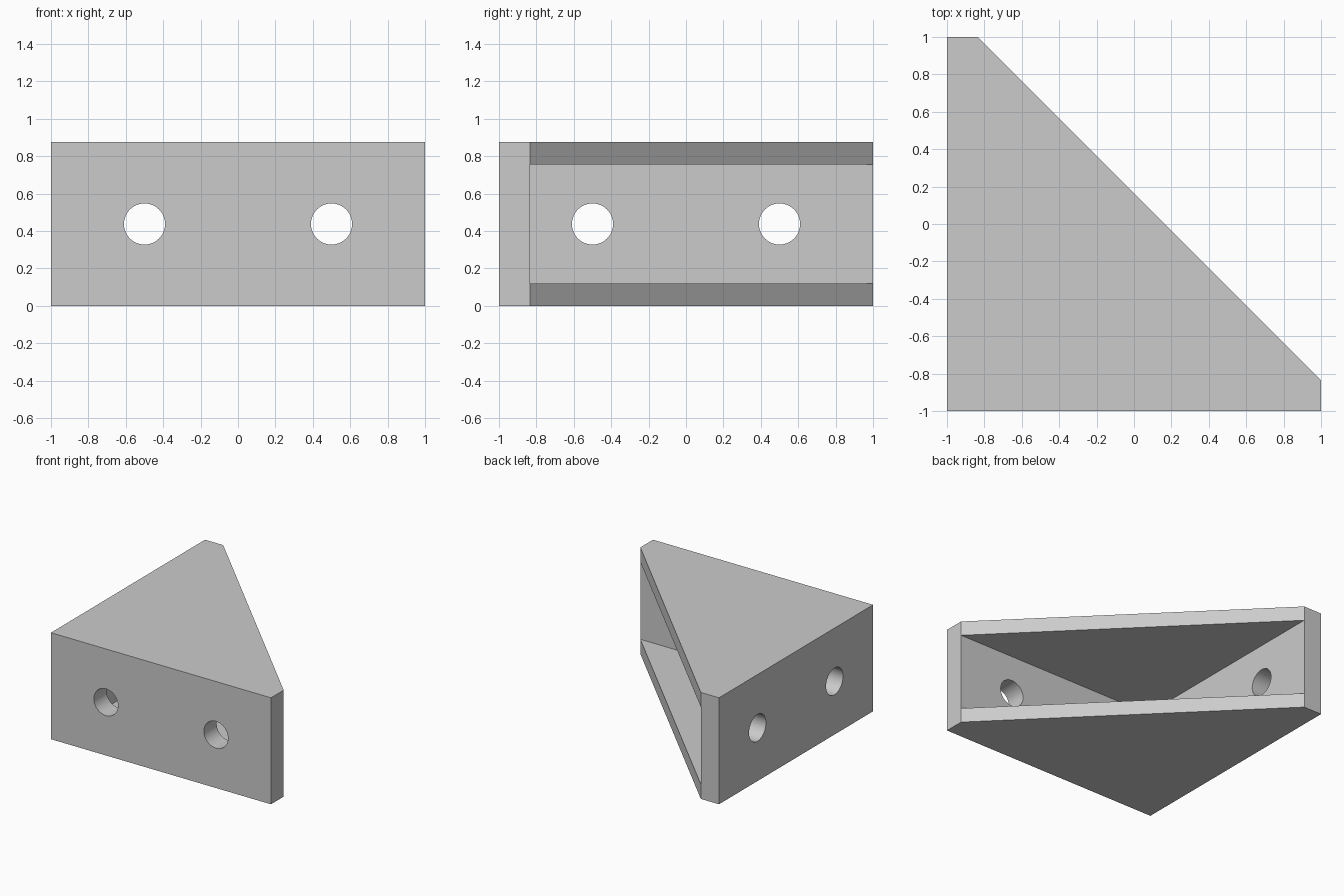
import bpy, bmesh, math

default = bpy.data.objects.get("Cube")
if default:
    bpy.data.objects.remove(default, do_unlink=True)

HEIGHT, WALL, PLATE = 0.875, 0.165, 0.12
INNER = WALL - 1

grey = bpy.data.materials.new("light grey")
grey.use_nodes = True
grey.diffuse_color = (0.6, 0.6, 0.6, 1)
grey.node_tree.nodes["Principled BSDF"].inputs["Base Color"].default_value = (0.6, 0.6, 0.6, 1)


def prism(name, outline, z0, z1):
    """Extrude an outline in plan upwards from z0 to z1."""
    bm = bmesh.new()
    face = bm.faces.new([bm.verts.new((x, y, z0)) for x, y in outline])
    top = bmesh.ops.extrude_face_region(bm, geom=[face])["geom"]
    bmesh.ops.translate(bm, vec=(0, 0, z1 - z0),
                        verts=[v for v in top if isinstance(v, bmesh.types.BMVert)])
    bmesh.ops.recalc_face_normals(bm, faces=bm.faces)
    mesh = bpy.data.meshes.new(name)
    bm.to_mesh(mesh)
    bm.free()
    obj = bpy.data.objects.new(name, mesh)
    bpy.context.collection.objects.link(obj)
    mesh.materials.append(grey)
    return obj


# Corner block with blunt ends on both walls
bracket = prism("corner_bracket",
                [(-1, -1), (1, -1), (1, INNER), (INNER, 1), (-1, 1)], 0, HEIGHT)

# Cavity between the two plates, open along the slanted side
cutters = [prism("cavity_cutter", [(INNER, INNER), (1.2, INNER), (INNER, 1.2)],
                 PLATE, HEIGHT - PLATE)]

# Two screw holes through each wall
for side in (-0.5, 0.5):
    for loc, rot in (((side, -0.92, HEIGHT / 2), (math.pi / 2, 0, 0)),
                     ((-0.92, side, HEIGHT / 2), (0, math.pi / 2, 0))):
        bpy.ops.mesh.primitive_cylinder_add(vertices=48, radius=0.11, depth=0.4,
                                            location=loc, rotation=rot)
        hole = bpy.context.object
        hole.name = "screw_hole_cutter"
        hole.data.materials.append(grey)
        cutters.append(hole)

for cutter in cutters:
    mod = bracket.modifiers.new(cutter.name, "BOOLEAN")
    mod.operation, mod.solver, mod.object = "DIFFERENCE", "EXACT", cutter

# Apply the cuts and drop the cutters
bpy.context.view_layer.update()
evaluated = bracket.evaluated_get(bpy.context.evaluated_depsgraph_get())
result = bpy.data.meshes.new_from_object(evaluated)
bracket.modifiers.clear()
bracket.data = result
for cutter in cutters:
    bpy.data.objects.remove(cutter, do_unlink=True)

# Round hole walls, crisp edges elsewhere
bpy.ops.object.select_all(action="DESELECT")
bracket.select_set(True)
bpy.context.view_layer.objects.active = bracket
bpy.ops.object.shade_smooth_by_angle(angle=math.radians(30))
